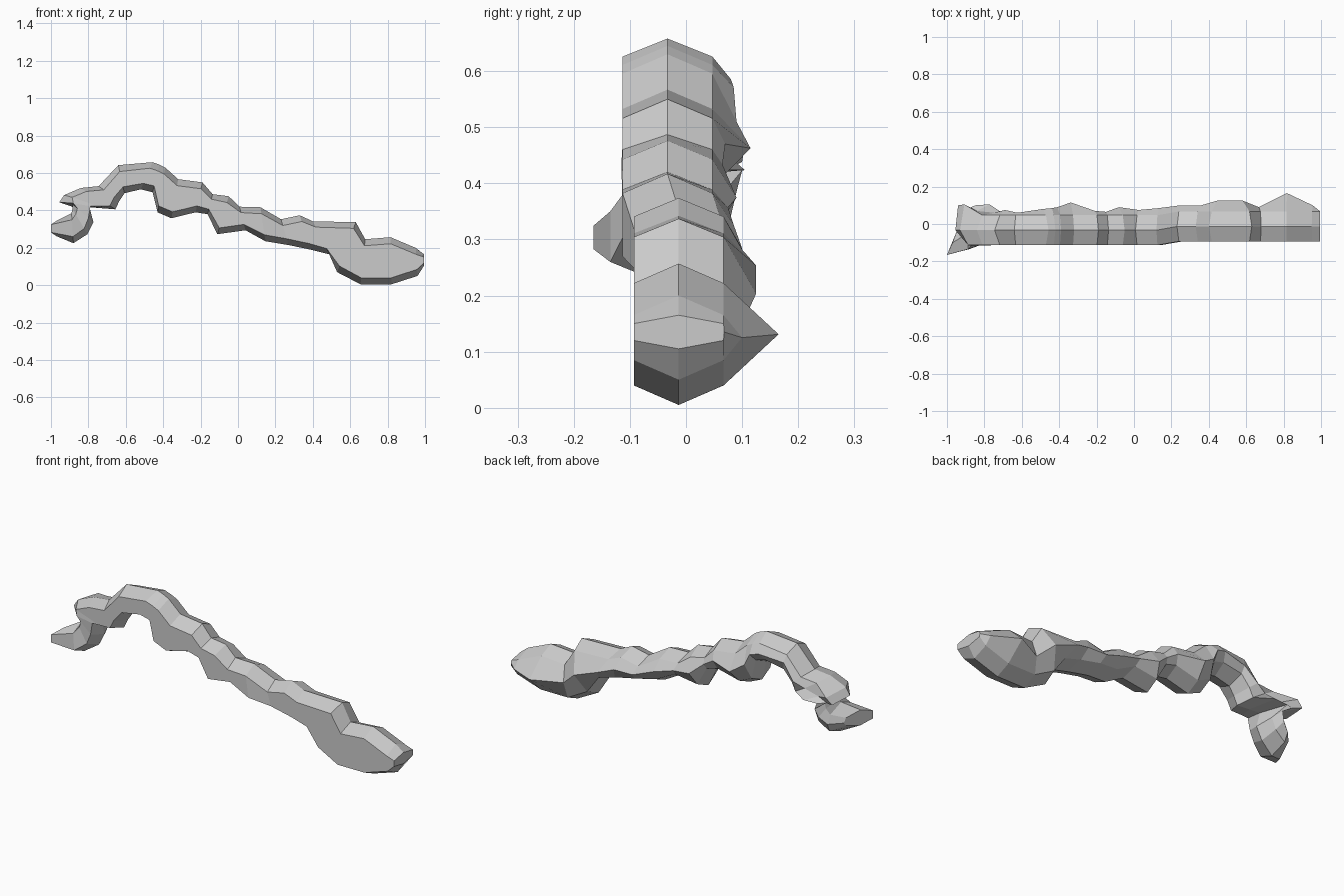
import bpy, bmesh
from mathutils import Vector

# Stations along the root: top x, top z, bottom x, bottom z, depth of the back crest
STATIONS = [
    (-.97, .345, -.97, .262, .00), (-.89, .385, -.88, .225, .06),
    (-.885, .41, -.805, .273, .08), (-.885, .433, -.773, .337, .09),
    (-.955, .444, -.794, .417, .08), (-.93, .482, -.73, .412, .07),
    (-.84, .52, -.655, .406, .06), (-.745, .53, -.635, .45, .075),
    (-.64, .642, -.607, .492, .06), (-.457, .658, -.52, .513, .08),
    (-.42, .645, -.457, .497, .085), (-.39, .63, -.43, .39, .09),
    (-.32, .567, -.356, .358, .115), (-.19, .55, -.227, .39, .07),
    (-.136, .487, -.163, .38, .065), (-.05, .476, -.11, .273, .09),
    (.008, .42, .04, .294, .075), (.12, .417, .147, .235, .085),
    (.23, .353, .27, .215, .10), (.33, .374, .39, .19, .10),
    (.40, .342, .49, .165, .125), (.63, .337, .53, .07, .125),
    (.68, .246, .655, .005, .09), (.815, .257, .82, .005, .165),
    (.95, .20, .96, .05, .10), (.995, .165, .995, .105, .068),
]
# Tail overrides: front, middle and back depth, x shift of the front and back edges
TAIL = {
    0: (-.165, -.10, -.02, -.03, .03),
    1: (-.135, -.05, .04, 0, 0),
    4: (-.115, -.033, .10, .04, -.02),
    5: (-.113, -.033, .105, .01, -.01),
}

bm = bmesh.new()


def add_ring(i, xt, zt, xb, zb, crest):
    """Seven-sided section: flat front, ridged top and bottom, crested back."""
    s = .02 * min(1, max(0, (xt - .12) / .11))
    front, mid, back, dxf, dxb = TAIL.get(i, (-.113 + s, -.033 + s, .047 + s, 0, 0))
    top, bot = Vector((xt, 0, zt)), Vector((xb, 0, zb))
    span = bot - top
    inset = span.normalized() * min(.035, span.length * .25)
    upper, lower = top + inset, bot - inset

    def at(p, y, dx=0):
        return bm.verts.new((p.x + dx, y, p.z))
    return [at(top, mid), at(upper, front, dxf), at(lower, front, dxf), at(bot, mid),
            at(lower, back, dxb), at((top + bot) / 2, crest, dxb), at(upper, back, dxb)]


# Skin between neighbouring sections
rings = [add_ring(i, *st) for i, st in enumerate(STATIONS)]
for a, b in zip(rings, rings[1:]):
    for k in range(7):
        n = (k + 1) % 7
        bm.faces.new((a[k], a[n], b[n], b[k]))

# End caps
bm.faces.new(rings[0])
bm.faces.new(rings[-1])
bmesh.ops.recalc_face_normals(bm, faces=bm.faces)

mesh = bpy.data.meshes.new("knobbly_root")
bm.to_mesh(mesh)
bm.free()
bpy.context.collection.objects.link(bpy.data.objects.new("knobbly_root", mesh))
